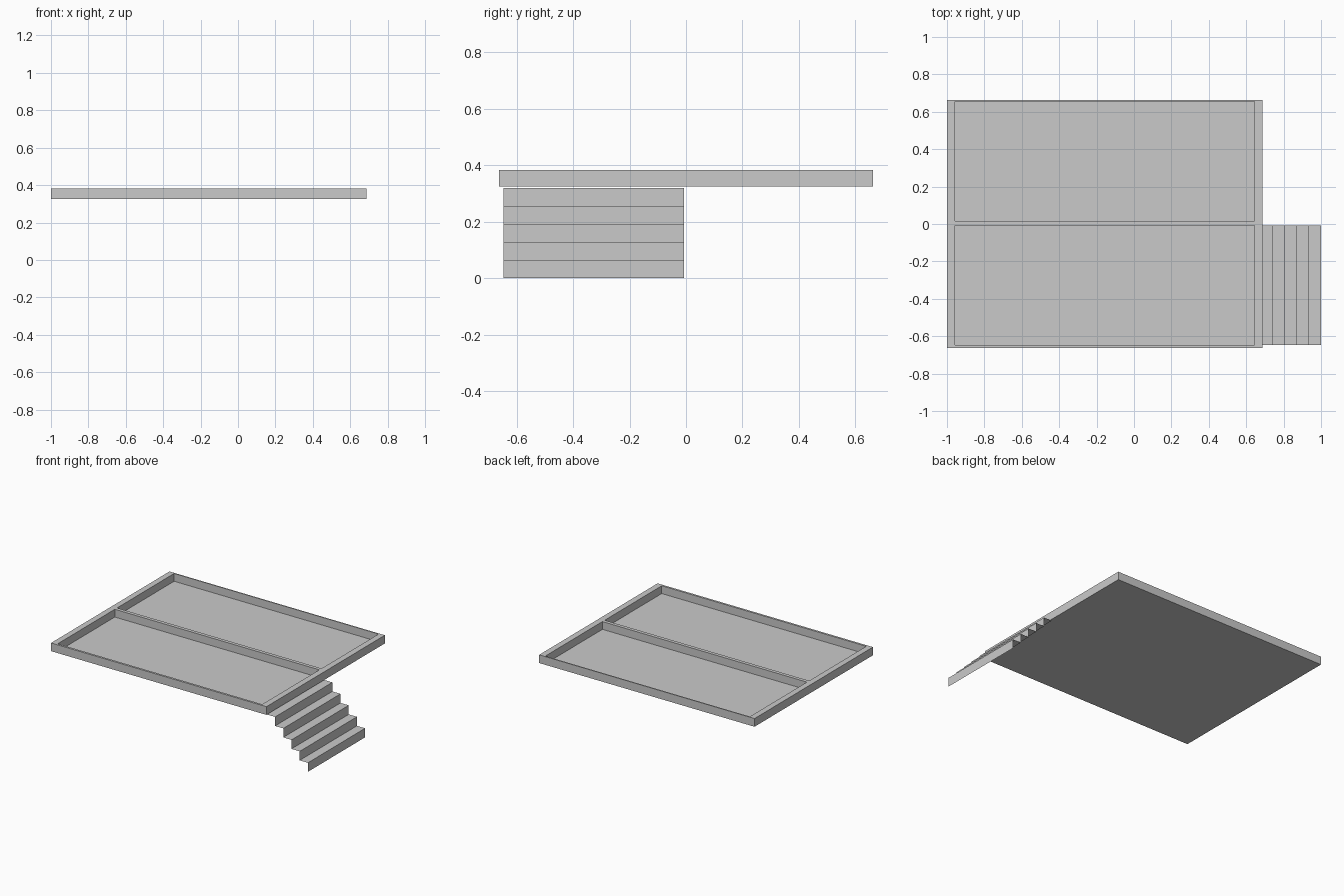
import bpy
import bmesh
from mathutils import Vector

cube = bpy.data.objects.get("Cube")
if cube:
    bpy.data.objects.remove(cube, do_unlink=True)

# Single grey material
grey = bpy.data.materials.new("concrete grey")
grey.use_nodes = True
colour = (0.59, 0.59, 0.59, 1)
grey.diffuse_color = colour
grey.node_tree.nodes["Principled BSDF"].inputs["Base Color"].default_value = colour


def finish(name, bm):
    mesh = bpy.data.meshes.new(name)
    bm.to_mesh(mesh)
    bm.free()
    mesh.materials.append(grey)
    obj = bpy.data.objects.new(name, mesh)
    bpy.context.collection.objects.link(obj)
    return obj


# Platform: a flat box with two rectangular basins sunk into its top
LEFT, RIGHT, HALF_DEPTH = -1.0, 0.686, 0.662
BOTTOM, TOP, FLOOR = 0.325, 0.383, 0.328
BASIN_X = (-0.958, 0.643)
BASINS_Y = ((-0.647, -0.009), (0.016, 0.654))

bm = bmesh.new()
bmesh.ops.create_cube(bm, size=1)
bmesh.ops.scale(bm, vec=(RIGHT - LEFT, 2 * HALF_DEPTH, TOP - BOTTOM), verts=bm.verts)
bmesh.ops.translate(bm, vec=((LEFT + RIGHT) / 2, 0, (TOP + BOTTOM) / 2), verts=bm.verts)

cuts = [((x, 0, 0), (1, 0, 0)) for x in BASIN_X]
cuts += [((0, y, 0), (0, 1, 0)) for pair in BASINS_Y for y in pair]
for point, normal in cuts:
    bmesh.ops.bisect_plane(bm, geom=bm.verts[:] + bm.edges[:] + bm.faces[:],
                           plane_co=point, plane_no=normal)


def in_basin(face):
    c = face.calc_center_median()
    return (c.z > TOP - 0.001 and BASIN_X[0] < c.x < BASIN_X[1]
            and any(a < c.y < b for a, b in BASINS_Y))


# Sink each basin: walls from its rim down to a floor, with the lid removed
for lid in [f for f in bm.faces if in_basin(f)]:
    rim = lid.verts[:]
    bm.faces.remove(lid)
    floor = [bm.verts.new((v.co.x, v.co.y, FLOOR)) for v in rim]
    bm.faces.new(floor)
    for i in range(len(rim)):
        bm.faces.new((rim[i - 1], rim[i], floor[i], floor[i - 1]))
bmesh.ops.recalc_face_normals(bm, faces=bm.faces)
finish("basin_platform", bm)

# Stairs: an open folded sheet of treads and risers
STEPS, RISE, RUN = 5, 0.064, 0.0642
STAIR_Y = (-0.647, -0.007)
profile = [Vector((1, 0, 0))]
for i in range(STEPS):
    profile.append(profile[-1] + Vector((0, 0, RISE)))
    profile.append(profile[-1] - Vector((RUN, 0, 0)))

bm = bmesh.new()
front, back = [[bm.verts.new((p.x, y, p.z)) for p in profile] for y in STAIR_Y]
for i in range(len(profile) - 1):
    bm.faces.new((front[i], back[i], back[i + 1], front[i + 1]))
finish("stairs", bm)
